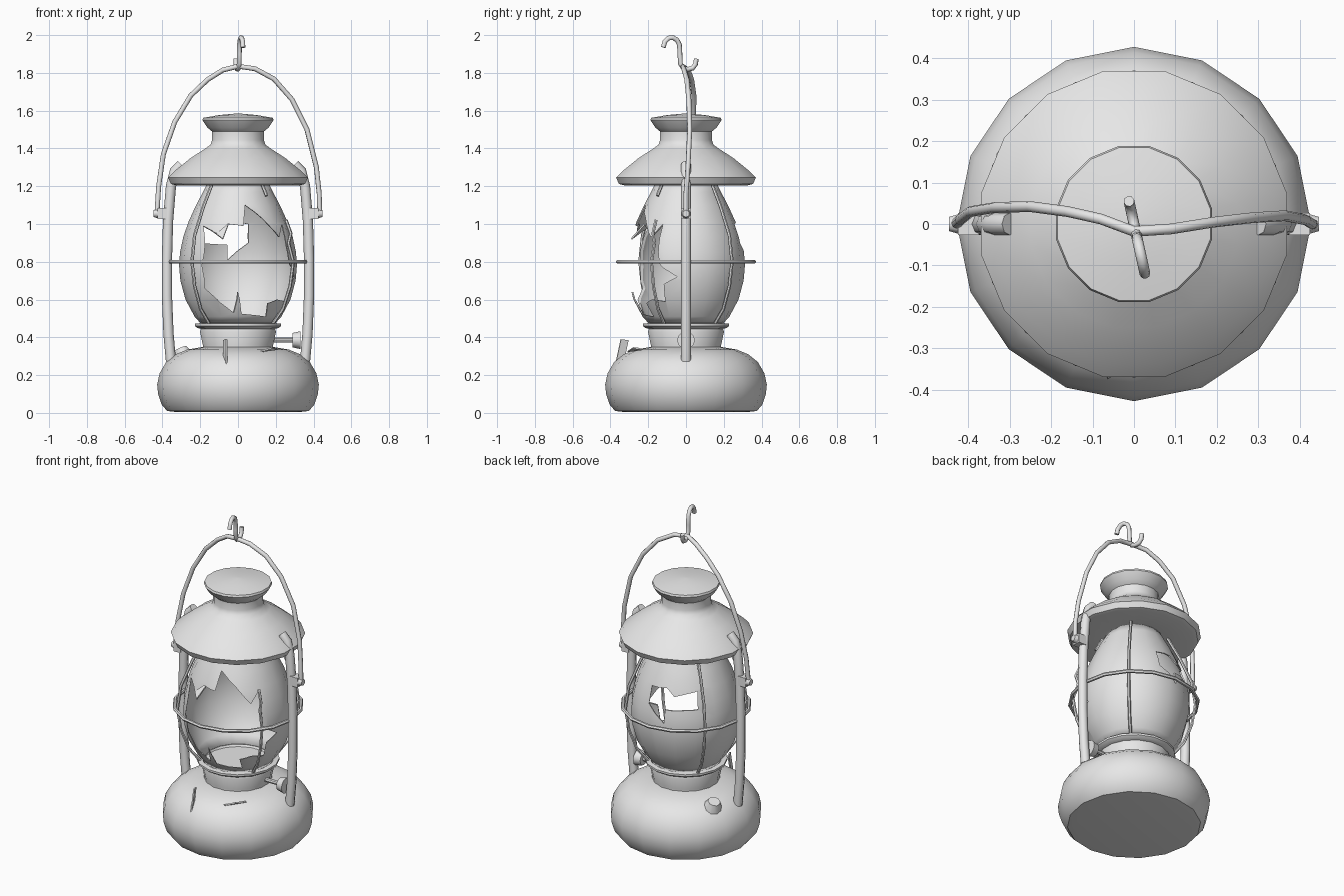
import bpy, bmesh
from math import sin, cos, pi, radians, sqrt
from mathutils import Vector

cube = bpy.data.objects.get("Cube")
if cube:
    bpy.data.objects.remove(cube, do_unlink=True)

# Single grey material
grey = bpy.data.materials.new("plain_grey")
grey.use_nodes = True
grey.diffuse_color = (0.8, 0.8, 0.8, 1)
grey.node_tree.nodes["Principled BSDF"].inputs["Base Color"].default_value = (0.8, 0.8, 0.8, 1)


def activate(ob):
    bpy.ops.object.select_all(action='DESELECT')
    ob.select_set(True)
    bpy.context.view_layer.objects.active = ob


def finish(name, bm, smooth=True):
    bmesh.ops.recalc_face_normals(bm, faces=bm.faces)
    me = bpy.data.meshes.new(name)
    bm.to_mesh(me)
    bm.free()
    me.materials.append(grey)
    ob = bpy.data.objects.new(name, me)
    bpy.context.collection.objects.link(ob)
    if smooth:
        activate(ob)
        bpy.ops.object.shade_smooth_by_angle(angle=radians(40))
    return ob


def revolve(name, profile, n=16, half=False, close=True):
    """Spin (radius, z) points around the z axis, with flat caps if closed."""
    bm = bmesh.new()
    off = pi / n if half else 0
    rings = [[bm.verts.new((r * cos(2 * pi * i / n + off), r * sin(2 * pi * i / n + off), z))
              for i in range(n)] for r, z in profile]
    for a, b in zip(rings, rings[1:]):
        for i in range(n):
            j = (i + 1) % n
            bm.faces.new((a[i], a[j], b[j], b[i]))
    if close:
        bm.faces.new(rings[0])
        bm.faces.new(rings[-1])
    return finish(name, bm)


def tube(name, points, radius, cyclic=False, sides=2):
    """Round bar along a path, turned into a mesh."""
    cu = bpy.data.curves.new(name, 'CURVE')
    cu.dimensions = '3D'
    cu.bevel_depth = radius
    cu.bevel_resolution = sides
    cu.use_fill_caps = True
    sp = cu.splines.new('POLY')
    sp.points.add(len(points) - 1)
    for p, co in zip(sp.points, points):
        p.co = (*co, 1)
    sp.use_cyclic_u = cyclic
    cu.materials.append(grey)
    ob = bpy.data.objects.new(name, cu)
    bpy.context.collection.objects.link(ob)
    activate(ob)
    bpy.ops.object.convert(target='MESH')
    bpy.ops.object.shade_smooth_by_angle(angle=radians(50))
    return ob


def plate(name, points, thick=0.008):
    bm = bmesh.new()
    bm.faces.new([bm.verts.new(p) for p in points])
    ob = finish(name, bm, False)
    mod = ob.modifiers.new("thickness", 'SOLIDIFY')
    mod.thickness = thick
    mod.offset = 0
    return ob


def rod(name, start, end, r1, r2, n=10):
    """Cylinder or cone frustum between two points."""
    a, b = Vector(start), Vector(end)
    bm = bmesh.new()
    bmesh.ops.create_cone(bm, cap_ends=True, segments=n, radius1=r1, radius2=r2, depth=(b - a).length)
    q = (b - a).to_track_quat('Z', 'Y')
    for v in bm.verts:
        v.co = q @ v.co + (a + b) / 2
    return finish(name, bm)


# Fuel tank, burner collar, hood with chimney
revolve("fuel_tank", [(0.33, 0.005), (0.375, 0.01), (0.405, 0.045), (0.423, 0.1), (0.428, 0.15),
                      (0.415, 0.21), (0.38, 0.27), (0.33, 0.31), (0.27, 0.335), (0.18, 0.35)])
revolve("burner_collar", [(0.19, 0.335), (0.19, 0.36), (0.205, 0.43), (0.2, 0.445), (0.22, 0.45),
                          (0.233, 0.46), (0.233, 0.472), (0.205, 0.475), (0.19, 0.45)], half=True)
revolve("hood", [(0.15, 1.225), (0.335, 1.205), (0.362, 1.212), (0.377, 1.245), (0.345, 1.278),
                 (0.255, 1.35), (0.18, 1.397), (0.148, 1.42), (0.14, 1.445), (0.14, 1.49),
                 (0.165, 1.51), (0.192, 1.55), (0.188, 1.562), (0.1, 1.577), (0.01, 1.585)], half=True)

# Glass globe with jagged breaks
GLASS = [(0.19, 0.465), (0.23, 0.51), (0.278, 0.6), (0.305, 0.7), (0.312, 0.78), (0.307, 0.85),
         (0.29, 0.93), (0.263, 1.01), (0.222, 1.1), (0.185, 1.17), (0.155, 1.23)]
globe = revolve("glass_globe", GLASS, close=False)


def glass_radius(z):
    for (r0, z0), (r1, z1) in zip(GLASS, GLASS[1:]):
        if z <= z1:
            return r0 + (r1 - r0) * (z - z0) / (z1 - z0)
    return GLASS[-1][0]


def break_cutter(name, outline, side, azimuth):
    """Prism through one side of the glass; outline is (x, z) on the glass."""
    d = Vector((cos(radians(azimuth)), sin(radians(azimuth)), 0))
    t = Vector((-d.y, d.x, 0))
    bm = bmesh.new()
    near, far = [], []
    for x, z in outline:
        y = side * sqrt(max(glass_radius(z) ** 2 - x * x, 0))
        s = t * t.dot(Vector((x, y, 0))) + Vector((0, 0, z))
        near.append(bm.verts.new(s + d * 0.03))
        far.append(bm.verts.new(s + d * 0.6))
    bm.faces.new(near)
    bm.faces.new(far)
    for i in range(len(near)):
        j = (i + 1) % len(near)
        bm.faces.new((near[i], near[j], far[j], far[i]))
    ob = finish(name, bm, False)
    ob.hide_render = True
    return ob


front_break = [(-0.17, 0.66), (-0.185, 0.78), (-0.17, 0.88), (-0.18, 0.99), (-0.11, 0.95),
               (-0.05, 1.0), (0.03, 0.99), (0.04, 1.1), (0.13, 1.03), (0.22, 0.93), (0.235, 1.0),
               (0.26, 0.88), (0.275, 0.79), (0.302, 0.72), (0.275, 0.68), (0.25, 0.59), (0.21, 0.6),
               (0.16, 0.58), (0.15, 0.51), (0.02, 0.525), (0.0, 0.64), (-0.02, 0.53), (-0.1, 0.59)]
back_break = [(-0.22, 0.9), (-0.2, 1.0), (-0.1, 0.97), (-0.05, 1.01), (0.05, 1.0),
              (0.05, 0.9), (-0.06, 0.81), (-0.06, 0.89)]
cutters = [break_cutter("front_break_cutter", front_break, -1, -62),
           break_cutter("back_break_cutter", back_break, 1, 112)]
shell = globe.modifiers.new("thickness", 'SOLIDIFY')
shell.thickness = 0.008
shell.offset = -1
for c in cutters:
    cut = globe.modifiers.new("break", 'BOOLEAN')
    cut.operation = 'DIFFERENCE'
    cut.solver = 'EXACT'
    cut.object = c
activate(globe)
for mod in list(globe.modifiers):
    bpy.ops.object.modifier_apply(modifier=mod.name)
for c in cutters:
    bpy.data.objects.remove(c, do_unlink=True)

# Loose shard and torn metal flaps
plate("glass_shard", [(-0.05, -0.22, 1.0), (-0.16, -0.21, 0.98), (-0.08, -0.29, 0.92)])
plate("torn_flap", [(-0.06, -0.345, 0.39), (-0.075, -0.305, 0.385),
                    (-0.075, -0.33, 0.27), (-0.06, -0.375, 0.25)])
plate("torn_lip", [(0.12, -0.31, 0.325), (0.18, -0.28, 0.345), (0.21, -0.22, 0.337)])

# Wire guard: ring and upright wires
tube("guard_ring", [(0.36 * cos(i * pi / 8), 0.36 * sin(i * pi / 8), 0.8) for i in range(16)],
     0.011, cyclic=True, sides=1)
WIRE = [(0.215, 0.47), (0.28, 0.55), (0.325, 0.67), (0.345, 0.8), (0.325, 0.94), (0.26, 1.09), (0.19, 1.22)]


def guard_wire(name, azimuth, path):
    a = radians(azimuth)
    tube(name, [(r * cos(a), r * sin(a), z) for r, z in path], 0.009, sides=1)


for name, az in (("back_left_wire", 45), ("back_right_wire", 143), ("front_right_wire", 225)):
    guard_wire(name, az, WIRE)
guard_wire("broken_wire_lower", -32, WIRE[:4] + [(0.315, 0.9), (0.33, 0.95), (0.3, 1.02)])
guard_wire("broken_wire_stub", -45, [(0.215, 1.15), (0.17, 1.23)])

# Side tubes and handle pivots
for side, label in ((1, "left"), (-1, "right")):
    tube(label + "_side_tube", [(side * x, 0, z) for x, z in (
        (0.355, 0.275), (0.368, 0.42), (0.376, 0.62), (0.376, 0.82), (0.37, 1.02),
        (0.355, 1.2), (0.335, 1.28), (0.3, 1.315))], 0.027)
    bm = bmesh.new()
    bmesh.ops.create_cube(bm, size=1)
    for v in bm.verts:
        v.co = (v.co.x * 0.05 + side * 0.4, v.co.y * 0.052, v.co.z * 0.058 + 1.055)
    finish(label + "_pivot_block", bm, False)
    rod(label + "_pivot_pin", (side * 0.42, 0, 1.055), (side * 0.447, 0, 1.055), 0.026, 0.018)

# Carrying handle, slightly bent
tube("handle", [(-0.43, 0, 1.04), (-0.42, 0.01, 1.2), (-0.395, 0.03, 1.37), (-0.335, 0.04, 1.54),
                (-0.25, 0.042, 1.68), (-0.16, 0.03, 1.765), (-0.08, 0.012, 1.815), (0, -0.018, 1.835),
                (0.09, -0.012, 1.822), (0.19, 0.004, 1.768), (0.285, 0.015, 1.66),
                (0.365, 0.02, 1.5), (0.415, 0.01, 1.3), (0.43, 0, 1.16), (0.433, 0, 1.04)], 0.013)

# Hanging hook
tube("hook", [(-0.22 * y, y, z) for y, z in (
    (-0.12, 1.935), (-0.112, 1.965), (-0.093, 1.984), (-0.07, 1.987), (-0.048, 1.975), (-0.035, 1.95),
    (-0.032, 1.9), (-0.03, 1.85), (-0.015, 1.826), (0.01, 1.819), (0.035, 1.825), (0.05, 1.845),
    (0.055, 1.875))], 0.013)

# Wick knob and filler cap
rod("wick_shaft", (0.18, 0, 0.385), (0.3, 0, 0.385), 0.013, 0.013, 8)
rod("wick_knob", (0.288, 0, 0.385), (0.33, 0, 0.385), 0.038, 0.047, 12)
rod("filler_cap", (-0.285, 0.148, 0.295), (-0.303, 0.157, 0.34), 0.055, 0.035, 10)
